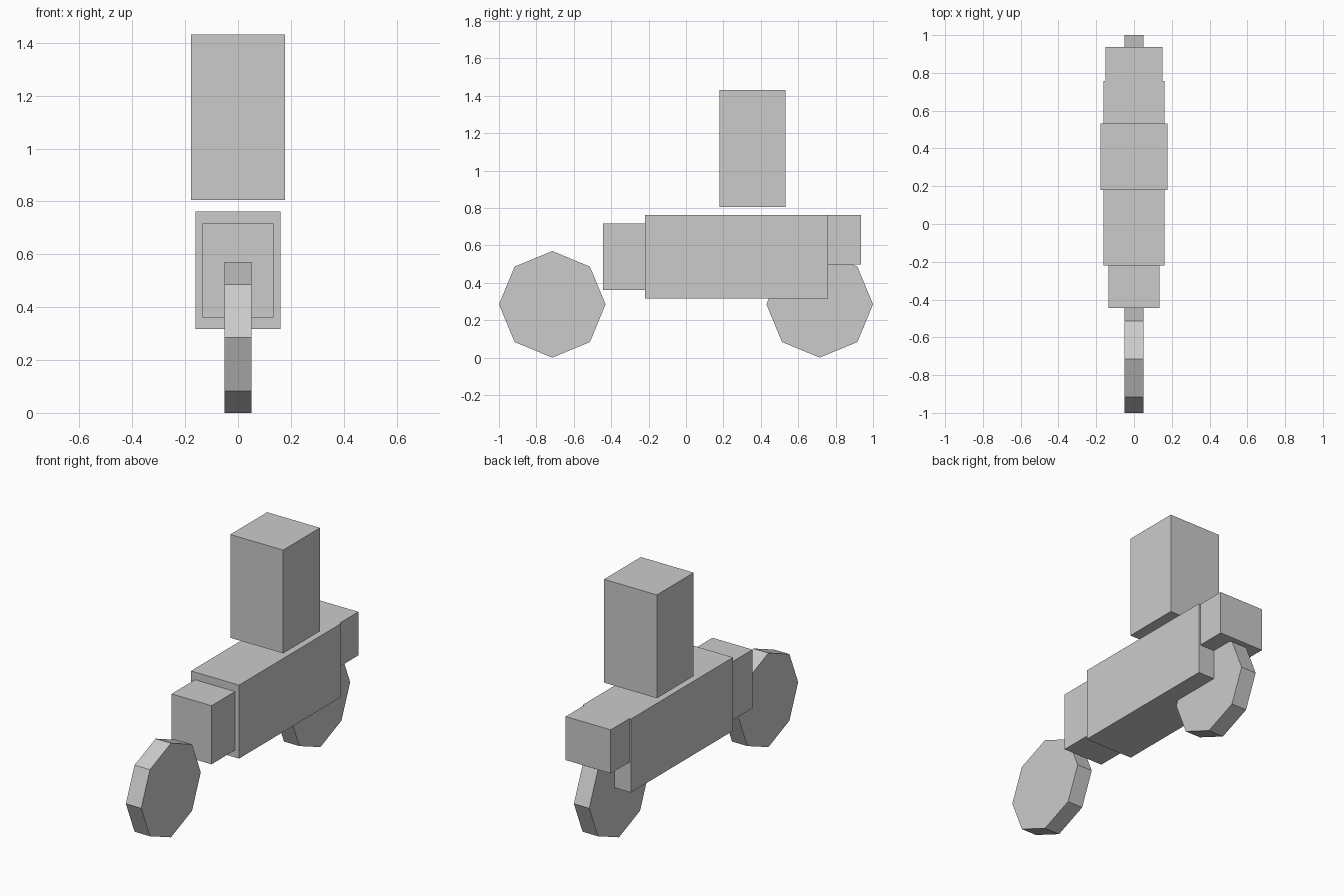
import bpy
from math import pi

if "Cube" in bpy.data.objects:
    bpy.data.objects.remove(bpy.data.objects["Cube"])


def box(name, x, y, z):
    """Box centred on x = 0 with half width x, and (min, max) ranges in y and z."""
    bpy.ops.mesh.primitive_cube_add(size=1, location=(0, sum(y) / 2, sum(z) / 2))
    ob = bpy.context.object
    ob.name = name
    ob.scale = (2 * x, y[1] - y[0], z[1] - z[0])
    bpy.ops.object.transform_apply(location=False, rotation=False, scale=True)


def wheel(name, y, radius=0.285, width=0.103):
    """Eight-sided wheel standing on the ground, with a corner at the bottom."""
    bpy.ops.mesh.primitive_cylinder_add(vertices=8, radius=radius, depth=width,
                                        location=(0, y, radius), rotation=(0, pi / 2, 0))
    ob = bpy.context.object
    ob.name = name
    bpy.ops.object.transform_apply(location=False, rotation=True, scale=False)


# Wheels
wheel("front_wheel", -0.715)
wheel("rear_wheel", 0.715)

# Frame blocks
box("main_body", 0.161, (-0.22, 0.758), (0.317, 0.762))
box("front_block", 0.134, (-0.445, -0.22), (0.361, 0.716))
box("rear_block", 0.151, (0.758, 0.936), (0.498, 0.762))

# Upright block floating above the body
box("upper_block", 0.177, (0.179, 0.532), (0.806, 1.432))
